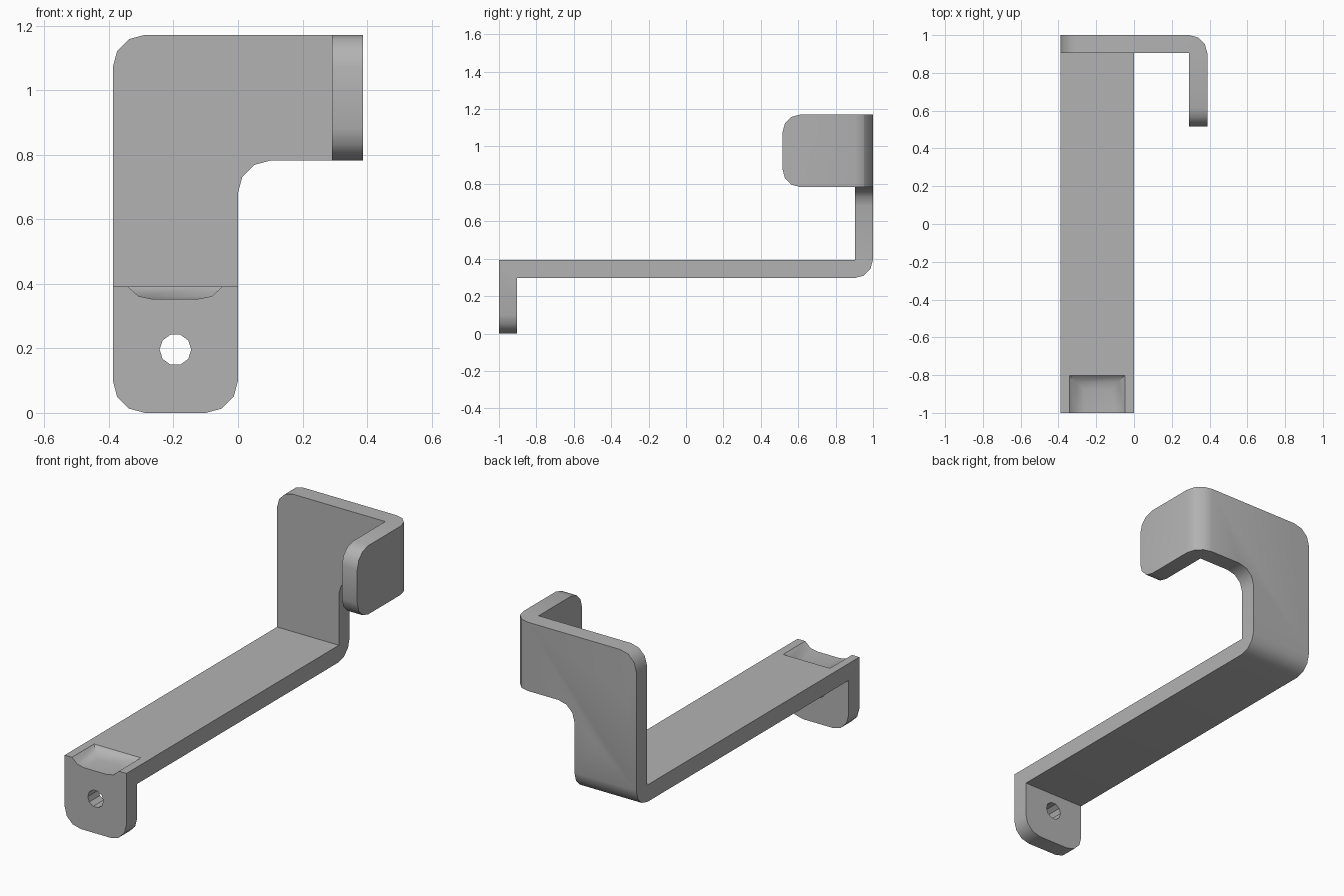
import bpy, bmesh, math
from mathutils import Vector

cube = bpy.data.objects.get("Cube")
if cube:
    bpy.data.objects.remove(cube, do_unlink=True)

W, H, T, R = 0.388, 1.172, 0.096, 0.1   # half width, height, sheet thickness, corner radius
BAR = 0.392                             # top of the bar
ARM = H - 0.39                          # underside of the hook

grey = bpy.data.materials.new("plain grey")
grey.use_nodes = True
grey.diffuse_color = (0.45, 0.45, 0.45, 1)
grey.node_tree.nodes["Principled BSDF"].inputs["Base Color"].default_value = grey.diffuse_color


def rounded(points, steps=3):
    """Replace each right-angled corner that has a radius by an arc."""
    out = []
    for i, p in enumerate(points):
        c = Vector(p[:2])
        if len(p) == 2:
            out.append(c)
            continue
        a = (Vector(points[i - 1][:2]) - c).normalized()
        b = (Vector(points[(i + 1) % len(points)][:2]) - c).normalized()
        mid = c + (a + b) * p[2]
        for k in range(steps + 1):
            t = math.pi / 2 * k / steps
            out.append(mid - (b * math.cos(t) + a * math.sin(t)) * p[2])
    return out


def loft(name, rings):
    """Closed solid through rings with equal point counts."""
    bm = bmesh.new()
    loops = [[bm.verts.new(p) for p in ring] for ring in rings]
    n = len(loops[0])
    bm.faces.new(loops[0])
    bm.faces.new(loops[-1])
    for lo, hi in zip(loops, loops[1:]):
        for i in range(n):
            j = (i + 1) % n
            bm.faces.new((lo[i], lo[j], hi[j], hi[i]))
    bmesh.ops.recalc_face_normals(bm, faces=bm.faces)
    mesh = bpy.data.meshes.new(name)
    bm.to_mesh(mesh)
    bm.free()
    mesh.materials.append(grey)
    ob = bpy.data.objects.new(name, mesh)
    bpy.context.collection.objects.link(ob)
    return ob


def prism(name, points, axis, start, end):
    place = {"x": lambda p, d: (d, p[0], p[1]),
             "y": lambda p, d: (p[0], d, p[1]),
             "z": lambda p, d: (p[0], p[1], d)}[axis]
    outline = rounded(points)
    return loft(name, [[place(p, d) for p in outline] for d in (start, end)])


def combine(target, other, operation):
    mod = target.modifiers.new(operation, "BOOLEAN")
    mod.operation, mod.solver, mod.object = operation, "EXACT", other
    bpy.context.view_layer.objects.active = target
    bpy.ops.object.modifier_apply(modifier=mod.name)
    bpy.data.objects.remove(other, do_unlink=True)


# Bent strip: front tab, long bar and back plate
bracket = prism("hook_bracket", [
    (-1, -0.1), (T - 1, -0.1), (T - 1, BAR - T), (1, BAR - T, R),
    (1, H + 0.1), (1 - T, H + 0.1), (1 - T, BAR), (-1, BAR)], "x", -0.5, 0.5)

# Front silhouette trims the strip
silhouette = prism("silhouette", [
    (-W, 0, R), (0, 0, R), (0, ARM, R), (W, ARM), (W, H), (-W, H, R)], "y", -1.2, 1.2)
combine(bracket, silhouette, "INTERSECT")

# Forward-turned end of the back plate
hook = prism("hook_end", [
    (0.515, ARM, R), (1 - T / 2, ARM), (1 - T / 2, H), (0.515, H, R)], "x", W - T, W)
combine(bracket, hook, "UNION")

# Rounded outer bend between plate and hook
bend = prism("outer_bend", [(-0.6, -1.2), (W, -1.2), (W, 1, T), (-0.6, 1)], "z", -0.2, 1.4)
combine(bracket, bend, "INTERSECT")

# Screw hole through the tab
ring = [(-W / 2 + 0.049 * math.cos(math.tau * i / 10),
         BAR / 2 + 0.049 * math.sin(math.tau * i / 10)) for i in range(10)]
combine(bracket, prism("hole", ring, "y", -1.1, -0.8), "DIFFERENCE")

# Shallow dished recess on top of the bar, open to the front
dish = [[(-0.342 + s, -1.1, z), (-0.048 - s, -1.1, z),
         (-0.048 - s, -0.802 - s, z), (-0.342 + s, -0.802 - s, z)]
        for z, s in ((0.45, 0), (BAR, 0), (0.362, 0.033), (0.353, 0.076))]
combine(bracket, loft("recess", dish), "DIFFERENCE")

# Smooth bends, crisp edges
bpy.ops.object.select_all(action="DESELECT")
bracket.select_set(True)
bpy.context.view_layer.objects.active = bracket
bpy.ops.object.shade_smooth_by_angle(angle=math.radians(33))
